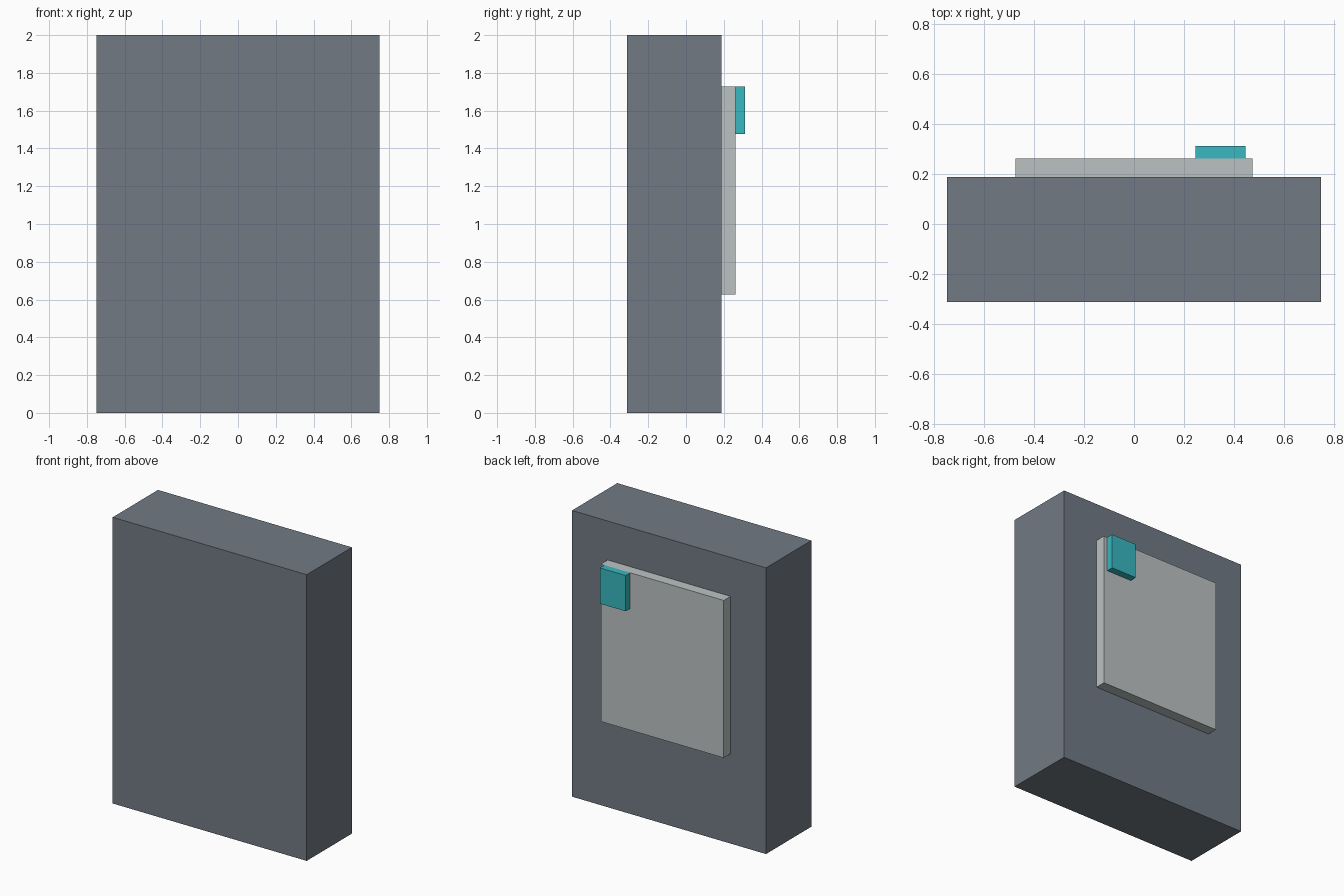
import bpy, bmesh
from mathutils import Vector

if "Cube" in bpy.data.objects:
    bpy.data.objects.remove(bpy.data.objects["Cube"])


def box(name, lo, hi, color=None):
    lo, hi = Vector(lo), Vector(hi)
    bm = bmesh.new()
    bmesh.ops.create_cube(bm, size=1)
    bmesh.ops.scale(bm, vec=hi - lo, verts=bm.verts)
    mesh = bpy.data.meshes.new(name)
    bm.to_mesh(mesh)
    bm.free()
    obj = bpy.data.objects.new(name, mesh)
    obj.location = (lo + hi) / 2
    bpy.context.collection.objects.link(obj)
    if color:
        mat = bpy.data.materials.new(name + "_color")
        mat.diffuse_color = color
        mat.use_nodes = True
        mat.node_tree.nodes["Principled BSDF"].inputs["Base Color"].default_value = mat.diffuse_color
        mesh.materials.append(mat)
    return obj


# Main slab
box("body", (-0.75, -0.3125, 0), (0.75, 0.1875, 2), (0.165, 0.195, 0.23, 1))
# Raised plate on the back
box("back_panel", (-0.475, 0.1875, 0.6275), (0.475, 0.2625, 1.7275), (0.5, 0.54, 0.54, 1))
# Small tab in the upper corner of the plate
box("corner_tab", (0.2475, 0.2625, 1.4775), (0.4475, 0.3125, 1.7275), (0.04, 0.48, 0.53, 1))
